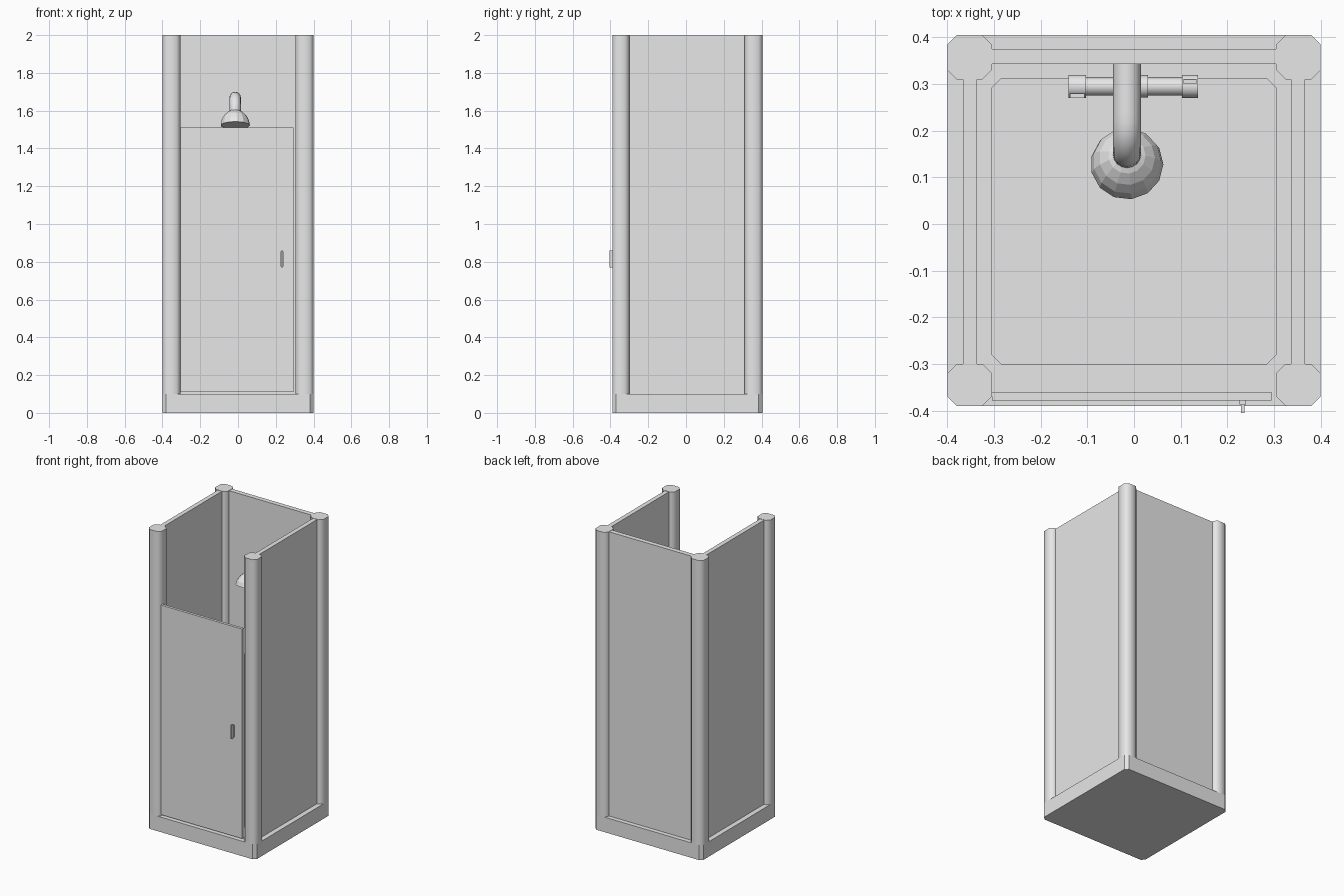
import bpy, bmesh, math
from mathutils import Matrix, Vector

if "Cube" in bpy.data.objects:
    bpy.data.objects.remove(bpy.data.objects["Cube"])

grey = bpy.data.materials.new("light_grey")
grey.diffuse_color = (0.8, 0.8, 0.8, 1)
grey.use_nodes = True
grey.node_tree.nodes["Principled BSDF"].inputs["Base Color"].default_value = grey.diffuse_color


def finish(bm, name, smooth=None):
    bmesh.ops.recalc_face_normals(bm, faces=bm.faces)
    me = bpy.data.meshes.new(name)
    bm.to_mesh(me)
    bm.free()
    ob = bpy.data.objects.new(name, me)
    bpy.context.collection.objects.link(ob)
    me.materials.append(grey)
    if smooth:
        bpy.ops.object.select_all(action='DESELECT')
        ob.select_set(True)
        bpy.context.view_layer.objects.active = ob
        bpy.ops.object.shade_smooth_by_angle(angle=math.radians(smooth))
    return ob


def loft(name, rings, smooth=None, matrix=None):
    """Skin a list of (outline, z) rings and cap both ends."""
    bm = bmesh.new()
    loops = [[bm.verts.new((x, y, z)) for x, y in pts] for pts, z in rings]
    n = len(loops[0])
    for a, b in zip(loops, loops[1:]):
        for i in range(n):
            j = (i + 1) % n
            bm.faces.new((a[i], a[j], b[j], b[i]))
    bm.faces.new(loops[0][::-1])
    bm.faces.new(loops[-1])
    if matrix:
        bm.transform(matrix)
    return finish(bm, name, smooth)


def octagon(x0, x1, y0, y1, c):
    return [(x0 + c, y0), (x1 - c, y0), (x1, y0 + c), (x1, y1 - c),
            (x1 - c, y1), (x0 + c, y1), (x0, y1 - c), (x0, y0 + c)]


def circle(r, n):
    return [(r * math.cos(2 * math.pi * i / n), r * math.sin(2 * math.pi * i / n)) for i in range(n)]


def box(name, x0, x1, y0, y1, z0, z1):
    pts = [(x0, y0), (x1, y0), (x1, y1), (x0, y1)]
    return loft(name, [(pts, z0), (pts, z1)])


def rod(name, a, b, r, n=12):
    a, b = Vector(a), Vector(b)
    m = Matrix.Translation(a) @ (b - a).to_track_quat('Z', 'Y').to_matrix().to_4x4()
    return loft(name, [(circle(r, n), 0), (circle(r, n), (b - a).length)], 50, m)


# Tray with recessed floor
outer = octagon(-0.4, 0.4, -0.39, 0.405, 0.02)
inner = octagon(-0.305, 0.305, -0.3, 0.312, 0.02)
loft("shower_tray", [(outer, 0), (outer, 0.1), (inner, 0.1), (inner, 0.05)])

# Corner posts
for side, x0 in (("left", -0.4), ("right", 0.305)):
    for end, y0 in (("front", -0.39), ("back", 0.31)):
        pts = octagon(x0, x0 + 0.095, y0, y0 + (0.09 if end == "front" else 0.095), 0.02)
        loft(f"{end}_{side}_post", [(pts, 0.1), (pts, 2.0)], 50)

# Wall panels
box("back_wall", -0.31, 0.31, 0.343, 0.375, 0.1, 1.998)
box("left_wall", -0.367, -0.337, -0.305, 0.315, 0.1, 1.998)
box("right_wall", 0.337, 0.367, -0.305, 0.315, 0.1, 1.998)

# Door and handle
box("door", -0.305, 0.295, -0.378, -0.36, 0.11, 1.51)
box("handle_plate", 0.226, 0.24, -0.387, -0.378, 0.775, 0.855)
box("handle_grip", 0.229, 0.237, -0.405, -0.387, 0.77, 0.86)

# Bent shower pipe: straight run, then a quarter bend towards the head
path = [(0.343, 1.67), (0.24, 1.67)]
path += [(0.22 - 0.07 * math.sin(t), 1.6 + 0.07 * math.cos(t))
         for t in [math.radians(a) for a in range(0, 91, 15)]]
path.append((0.148, 1.57))
bm = bmesh.new()
loops = []
for i, (y, z) in enumerate(path):
    p, q = path[max(i - 1, 0)], path[min(i + 1, len(path) - 1)]
    d = Vector((0, q[0] - p[0], q[1] - p[1])).normalized()
    up = d.cross(Vector((1, 0, 0)))
    loops.append([bm.verts.new(Vector((-0.015 + u, y, z)) + up * v) for u, v in circle(0.03, 16)])
for a, b in zip(loops, loops[1:]):
    for i in range(16):
        j = (i + 1) % 16
        bm.faces.new((a[i], a[j], b[j], b[i]))
bm.faces.new(loops[0])
bm.faces.new(loops[-1])
finish(bm, "shower_pipe", 50)

# Faceted, tilted shower head
tilt = Matrix.Translation((-0.015, 0.128, 1.522)) @ Matrix.Rotation(math.radians(-15), 4, 'X')
loft("shower_head", [(circle(r, 13), z) for r, z in
                     ((0.078, 0), (0.073, 0.028), (0.06, 0.052), (0.04, 0.072), (0.022, 0.082))], matrix=tilt)

# Mixer valve: bar, end knobs with small levers, wall connector
Z = 1.0
rod("mixer_bar", (-0.11, 0.295, Z), (0.11, 0.295, Z), 0.02, 8)
rod("mixer_body", (-0.045, 0.295, Z), (0.03, 0.295, Z), 0.024, 12)
rod("mixer_connector", (-0.015, 0.295, Z), (-0.015, 0.345, Z), 0.02, 12)
for side, x0, x1, y in (("left", -0.14, -0.103, 0.275), ("right", 0.103, 0.137, 0.305)):
    rod(f"{side}_knob", (x0, 0.295, Z), (x1, 0.295, Z), 0.025, 12)
    box(f"{side}_knob_lever", x0 + 0.003, x1 - 0.003, y - 0.005, y + 0.005, Z, Z + 0.03)
